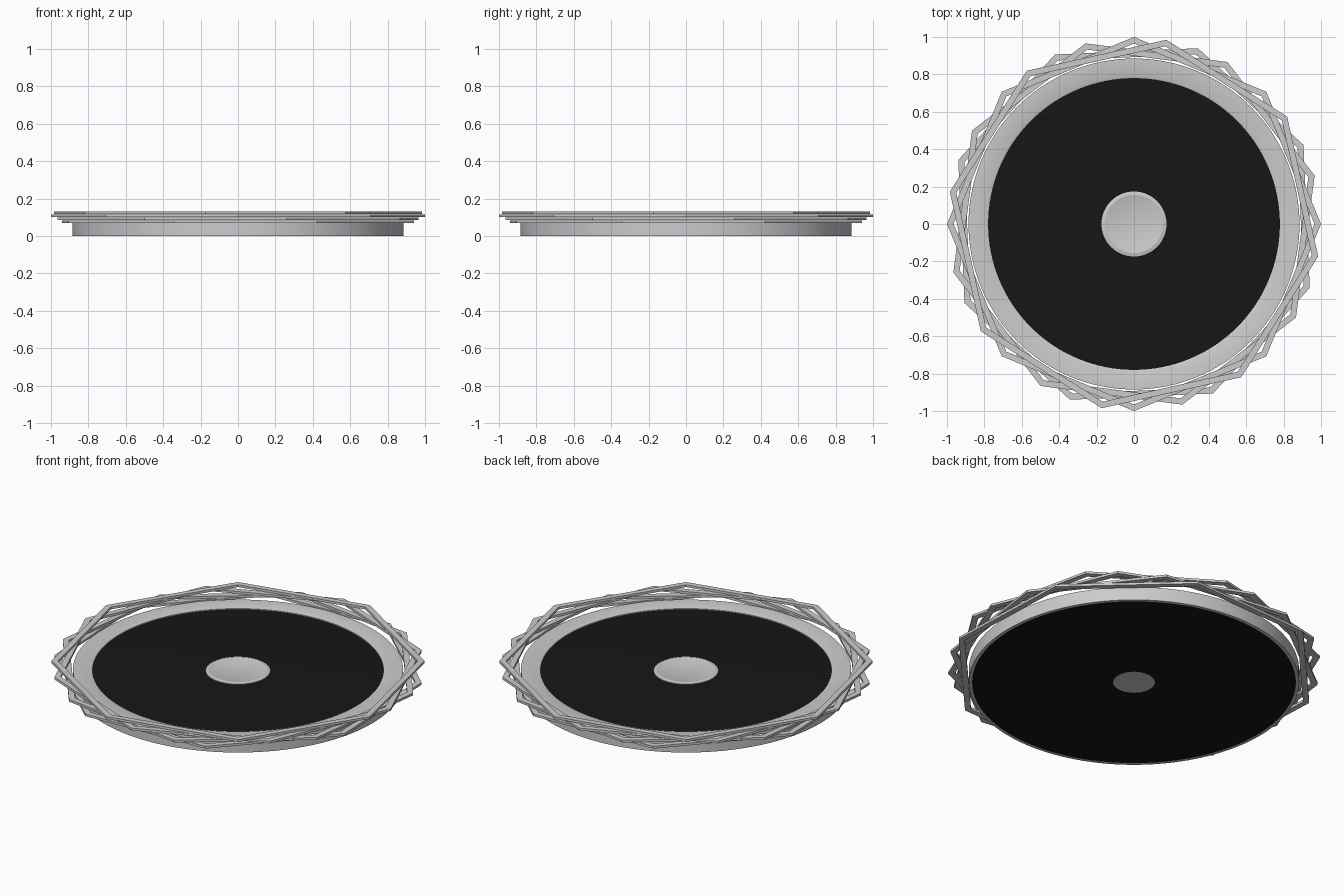
import bpy, bmesh, math

if "Cube" in bpy.data.objects:
    bpy.data.objects.remove(bpy.data.objects["Cube"])

black = bpy.data.materials.new("matte_black")
black.diffuse_color = (0.008, 0.008, 0.008, 1)
black.use_nodes = True
black.node_tree.nodes["Principled BSDF"].inputs["Base Color"].default_value = black.diffuse_color


def finish(name, bm, mat=None, smooth=True):
    bmesh.ops.remove_doubles(bm, verts=bm.verts, dist=1e-5)
    bmesh.ops.recalc_face_normals(bm, faces=bm.faces)
    mesh = bpy.data.meshes.new(name)
    bm.to_mesh(mesh)
    bm.free()
    obj = bpy.data.objects.new(name, mesh)
    bpy.context.collection.objects.link(obj)
    if mat:
        mesh.materials.append(mat)
    if smooth:
        bpy.ops.object.select_all(action='DESELECT')
        obj.select_set(True)
        bpy.context.view_layer.objects.active = obj
        bpy.ops.object.shade_smooth_by_angle(angle=math.radians(30))
    return obj


def lathe(name, profile, sides=128, closed=False, start=0.0, mat=None, smooth=True):
    """Revolve (radius, z) points around z; closed joins last point to first."""
    bm = bmesh.new()
    rings = []
    for i in range(sides):
        a = start + 2 * math.pi * i / sides
        rings.append([bm.verts.new((r * math.cos(a), r * math.sin(a), z))
                      for r, z in profile])
    n = len(profile)
    for i in range(sides):
        a, b = rings[i], rings[(i + 1) % sides]
        for j in range(n if closed else n - 1):
            k = (j + 1) % n
            quad = [a[j], b[j], b[k], a[k]]
            if profile[j][0] == 0:
                quad = [a[j], b[k], a[k]]
            elif profile[k][0] == 0:
                quad = [a[j], b[j], a[k]]
            bm.faces.new(quad)
    return finish(name, bm, mat, smooth)


# round outer rim
lathe("base_rim", [(0.868, 0), (0.885, 0), (0.885, 0.08), (0.79, 0.08),
                   (0.78, 0.076), (0.78, 0.066), (0.868, 0.066)], closed=True)

# black body filling the rim
lathe("black_disc", [(0, 0.001), (0.868, 0.001), (0.868, 0.066),
                     (0.78, 0.07), (0, 0.07)], mat=black)

# centre button on top and small plug underneath
lathe("centre_button", [(0, 0.068), (0.174, 0.068), (0.174, 0.074),
                        (0.155, 0.078), (0.15, 0.076), (0, 0.076)], sides=64)
lathe("bottom_plug", [(0, 0), (0.112, 0), (0.112, 0.004), (0, 0.004)], sides=64)

# four stacked octagonal frames, each turned differently
for i, turn in enumerate((25, 15, 0, -10)):
    z0 = 0.07 + 0.0155 * i
    z1 = z0 + 0.0135
    lathe(f"octagon_frame_{i + 1}",
          [(0.965, z0), (1, z0), (1, z1), (0.965, z1)],
          sides=8, closed=True, start=math.radians(turn), smooth=False)
